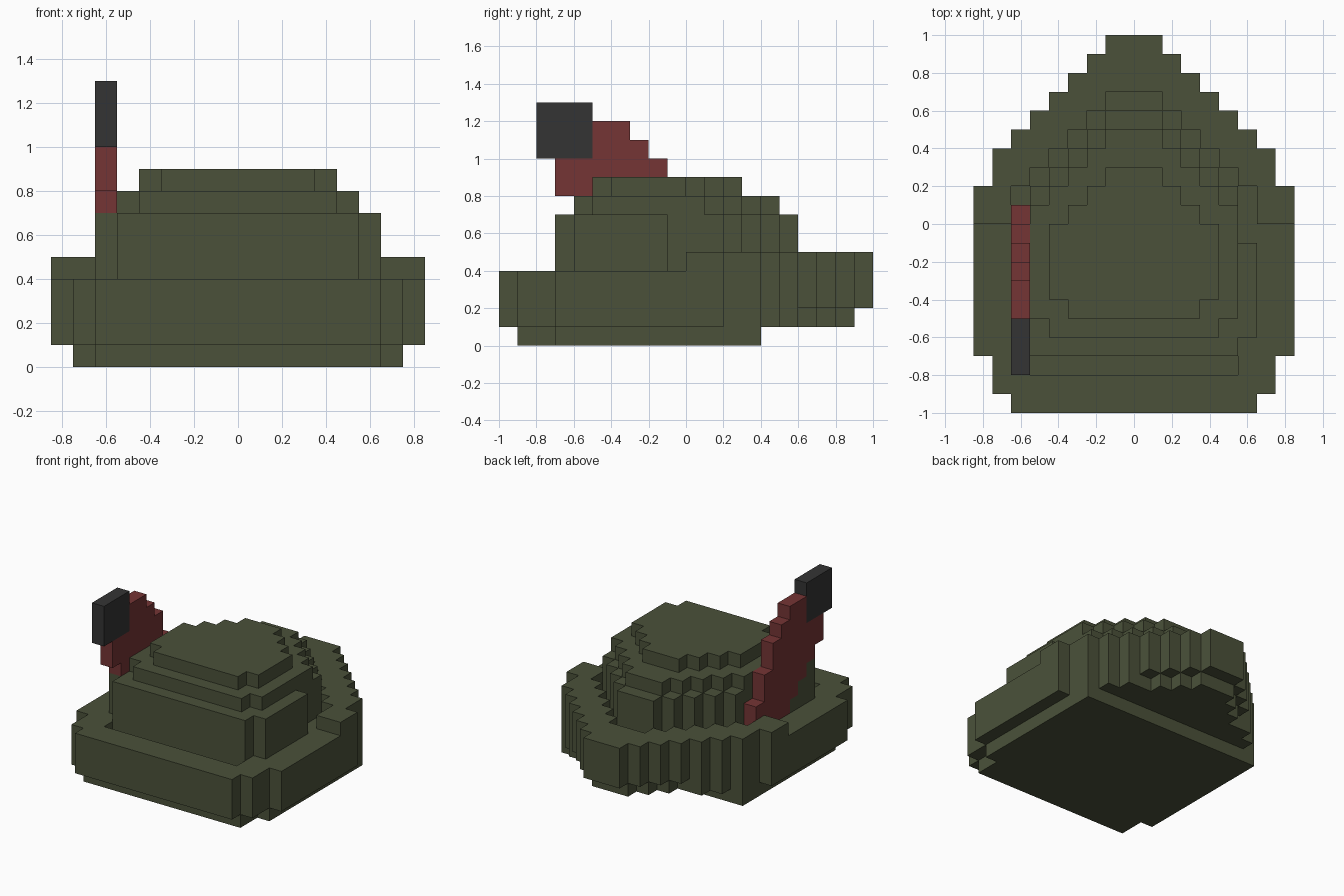
import bpy, bmesh
from mathutils import Vector

if "Cube" in bpy.data.objects:
    bpy.data.objects.remove(bpy.data.objects["Cube"])


def material(name, rgb):
    m = bpy.data.materials.new(name)
    m.diffuse_color = (*rgb, 1)
    m.use_nodes = True
    m.node_tree.nodes["Principled BSDF"].inputs["Base Color"].default_value = m.diffuse_color
    return m


GREEN = material("olive_green", (0.070, 0.083, 0.042))
RED = material("dark_red", (0.178, 0.035, 0.035))
DARK = material("charcoal", (0.034, 0.034, 0.034))


def prism(name, points, direction, mat):
    """Extrude a flat outline of 3D points along a direction."""
    bm = bmesh.new()
    face = bm.faces.new([bm.verts.new(p) for p in points])
    ext = bmesh.ops.extrude_face_region(bm, geom=[face])
    verts = [v for v in ext["geom"] if isinstance(v, bmesh.types.BMVert)]
    bmesh.ops.translate(bm, verts=verts, vec=Vector(direction))
    bmesh.ops.recalc_face_normals(bm, faces=bm.faces)
    me = bpy.data.meshes.new(name)
    bm.to_mesh(me)
    bm.free()
    ob = bpy.data.objects.new(name, me)
    me.materials.append(mat)
    bpy.context.collection.objects.link(ob)
    return ob


def box(name, x, y, z, mat):
    pts = [(x[0], y[0], z[0]), (x[1], y[0], z[0]), (x[1], y[1], z[0]), (x[0], y[1], z[0])]
    return prism(name, pts, (0, 0, z[1] - z[0]), mat)


def steps(start, rows):
    """Stepped right-hand edge; each row is (end y, half width)."""
    pts = []
    for end, half in rows:
        pts += [(half, start), (half, end)]
        start = end
    return pts


def slab(name, start, rows, z0, z1, hole=None):
    """Mirrored stepped layer; an optional hole opens at its front edge."""
    right = steps(start, rows)
    outline = right + [(-x, y) for x, y in reversed(right)]
    if hole:
        inner = steps(start, hole)
        outline += [(-x, y) for x, y in inner] + inner[::-1]
    return prism(name, [(x, y, z0) for x, y in outline], (0, 0, z1 - z0), GREEN)


def taper(y, half):
    """Stair-stepped narrowing towards the back, down to a half width of 0.15."""
    n = round((half - 0.15) / 0.1)
    return [(y + 0.1 * i, half - 0.1 * i) for i in range(n + 1)]


# Hull layers
front = [(-0.9, 0.65), (-0.7, 0.75), (0.2, 0.85)]
back = [(0.2, 0.85), (0.4, 0.75)] + taper(0.5, 0.65)
slab("hull_bottom", -0.9, [(-0.7, 0.65), (0.4, 0.75)], 0, 0.1)
slab("lower_hull", -1, front + [(0.4, 0.75), (0.5, 0.65), (0.6, 0.55)] + taper(0.7, 0.35), 0.1, 0.2)
hull = slab("hull", -1, front + back[1:], 0.2, 0.4)
slab("rear_deck", 0, back, 0.4, 0.5, hole=[(0.2, 0.65)] + taper(0.3, 0.55))

# Groove in front of the turret
cutter = box("groove_cutter", (-0.55, 0.55), (-0.8, -0.7), (0.3, 0.45), GREEN)
cutter.hide_render = True
cutter.hide_viewport = True
cut = hull.modifiers.new("groove", "BOOLEAN")
cut.operation = "DIFFERENCE"
cut.solver = "EXACT"
cut.object = cutter

# Turret tiers
slab("turret_base", -0.7, [(0.2, 0.55)] + taper(0.3, 0.45), 0.4, 0.7)
slab("turret_middle", -0.6, [(-0.5, 0.45), (0.1, 0.55)] + taper(0.2, 0.45), 0.7, 0.8)
slab("turret_top", -0.5, [(-0.4, 0.35), (0, 0.45)] + taper(0.1, 0.35), 0.8, 0.9)
box("turret_side_right", (0.55, 0.65), (-0.6, -0.1), (0.4, 0.7), GREEN)

# Stepped left side of the turret, under the fin
side = [(-0.6, 0.4), (-0.3, 0.4), (-0.3, 0.5), (-0.4, 0.5), (-0.4, 0.6),
        (-0.5, 0.6), (-0.5, 0.7), (-0.6, 0.7)]
prism("turret_side_left", [(-0.65, y, z) for y, z in side], (0.1, 0, 0), GREEN)

# Slanted red fin with a dark block at its end
fin = [(0.1, 0.4), (0.1, 0.6), (0, 0.6), (0, 0.8), (-0.1, 0.8), (-0.1, 1.0),
       (-0.2, 1.0), (-0.2, 1.1), (-0.3, 1.1), (-0.3, 1.2), (-0.5, 1.2), (-0.5, 1.0),
       (-0.7, 1.0), (-0.7, 0.8), (-0.6, 0.8), (-0.6, 0.7), (-0.5, 0.7), (-0.5, 0.6),
       (-0.4, 0.6), (-0.4, 0.5), (-0.3, 0.5), (-0.3, 0.4)]
prism("fin", [(-0.65, y, z) for y, z in fin], (0.1, 0, 0), RED)
box("fin_end_block", (-0.65, -0.55), (-0.8, -0.5), (1.0, 1.3), DARK)
